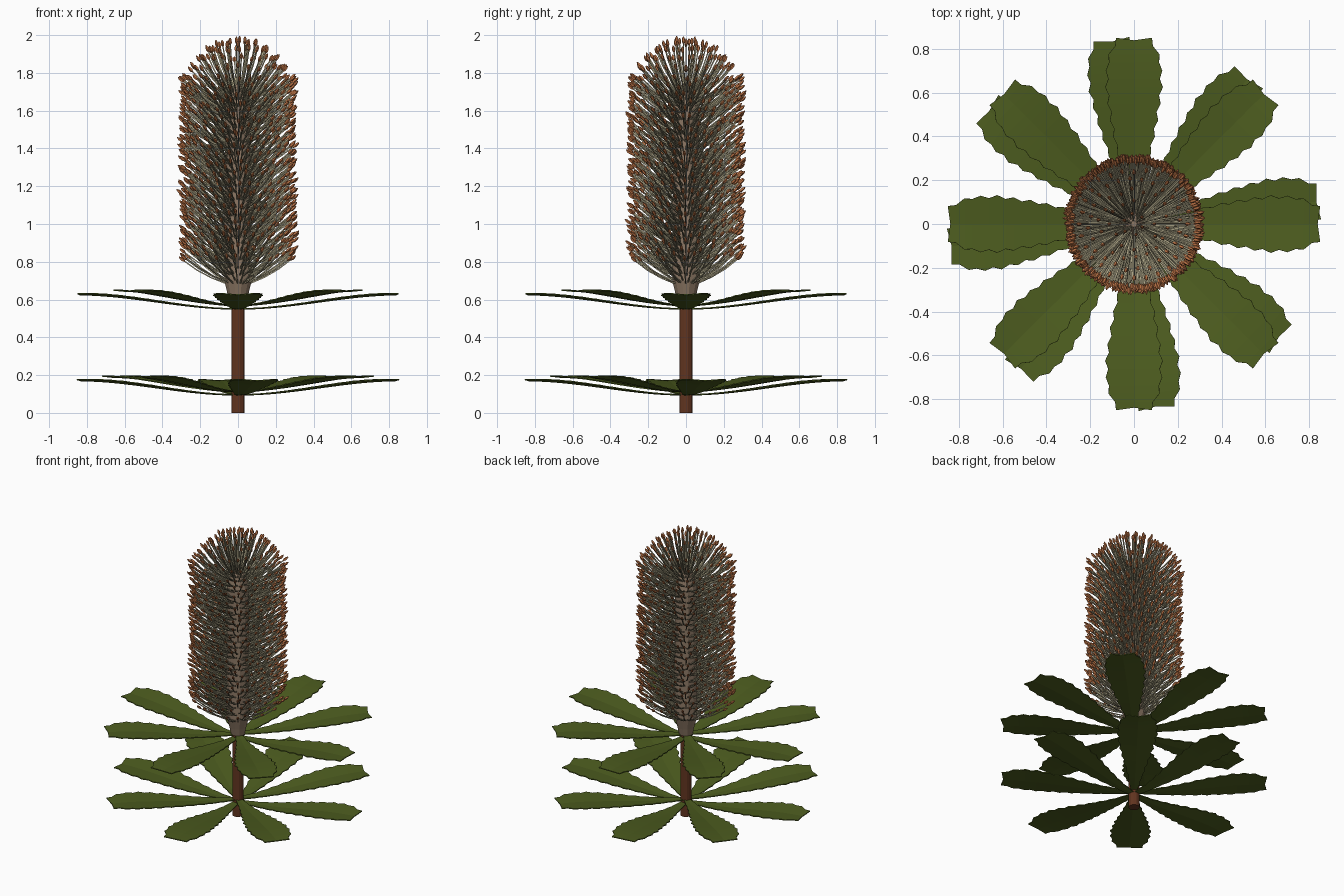
import bpy, bmesh, random
from math import sin, cos, pi, radians
from mathutils import Vector

if "Cube" in bpy.data.objects:
    bpy.data.objects.remove(bpy.data.objects["Cube"])

random.seed(4)


def material(name, rgb):
    m = bpy.data.materials.new(name)
    m.diffuse_color = (*rgb, 1)
    m.use_nodes = True
    m.node_tree.nodes["Principled BSDF"].inputs["Base Color"].default_value = m.diffuse_color
    return m


BARK = material("bark", (0.12, 0.035, 0.014))
CORE = material("core", (0.27, 0.19, 0.13))
LEAF = material("leaf_green", (0.075, 0.11, 0.014))
STYLE = material("filament", (0.40, 0.36, 0.23))
TIP = material("tip_orange", (0.50, 0.17, 0.06))


def add_object(name, mesh):
    ob = bpy.data.objects.new(name, mesh)
    bpy.context.collection.objects.link(ob)
    return ob


def finish(bm, name, mat):
    bmesh.ops.recalc_face_normals(bm, faces=bm.faces)
    mesh = bpy.data.meshes.new(name)
    bm.to_mesh(mesh)
    bm.free()
    mesh.materials.append(mat)
    return mesh


def tube(bm, pts, radii, sides):
    """Capped tube swept through pts with one radius per point."""
    rings = []
    for i, p in enumerate(pts):
        d = (pts[min(i + 1, len(pts) - 1)] - pts[max(i - 1, 0)]).normalized()
        u = d.orthogonal().normalized() if i == 0 else (u - d * u.dot(d)).normalized()
        v = d.cross(u)
        rings.append([bm.verts.new(p + (u * cos(2 * pi * k / sides) + v * sin(2 * pi * k / sides)) * radii[i])
                      for k in range(sides)])
    for a, b in zip(rings, rings[1:]):
        for k in range(sides):
            j = (k + 1) % sides
            bm.faces.new((a[k], a[j], b[j], b[k]))
    bm.faces.new(rings[0])
    bm.faces.new(rings[-1])


def lathe(name, profile, sides, mat):
    bm = bmesh.new()
    tube(bm, [Vector((0, 0, z)) for r, z in profile], [r for r, z in profile], sides)
    return add_object(name, finish(bm, name, mat))


# Stem and flower core
lathe("stem", [(0.036, 0), (0.036, 0.62)], 12, BARK)
lathe("flower_core", [(0.045, 0.57), (0.055, 0.62), (0.075, 0.70), (0.07, 1.60),
                      (0.05, 1.69), (0.015, 1.74)], 12, CORE)


# Toothed leaf blade, slightly folded along its midrib
def half_width(r):
    knots = [(0.02, 0.02), (0.15, 0.038), (0.30, 0.068), (0.45, 0.10), (0.62, 0.125), (0.75, 0.12), (0.85, 0.075)]
    for (r0, w0), (r1, w1) in zip(knots, knots[1:]):
        if r <= r1:
            return w0 + (w1 - w0) * (r - r0) / (r1 - r0)
    return knots[-1][1]


def leaf_mesh():
    bm = bmesh.new()
    teeth, rows = 11, []
    for i in range(2 * teeth + 1):
        f = i / (2 * teeth)
        r = 0.02 + 0.83 * f
        w = half_width(r) + (0.007 if i % 2 == 0 else -0.006) * min(1, f * 2)
        z = 0.075 * f * f * (3 - 2 * f)
        mid = r - 0.012 * (f == 1)
        rows.append([bm.verts.new(c) for c in
                     ((r, -w, z + 0.08 * w), (mid, 0, z), (r, w, z + 0.08 * w))])
    for a, b in zip(rows, rows[1:]):
        for k in (0, 1):
            bm.faces.new((a[k], b[k], b[k + 1], a[k + 1]))
    return finish(bm, "leaf", LEAF)


# Two whorls of eight leaves, alternate leaves slightly raised
blade = leaf_mesh()
for whorl, z, turn in (("lower_leaf", 0.095, 7), ("upper_leaf", 0.55, 0)):
    for i in range(8):
        leaf = add_object(f"{whorl}_{i + 1}", blade)
        leaf.location.z = z + 0.018 * (i % 2)
        leaf.rotation_euler.z = radians(45 * i + turn)
        thick = leaf.modifiers.new("thickness", 'SOLIDIFY')
        thick.thickness = 0.006
        thick.offset = 0

# Flower filaments with coloured tips
filaments, tips = bmesh.new(), bmesh.new()


def floret(angle, rb, zb, elev, length):
    def at(t):
        s = length * t
        r = rb + s * cos(elev) + 0.012 * sin(pi * t) * sin(elev)
        z = zb + s * sin(elev) - 0.016 * sin(pi * t) * cos(elev)
        return Vector((r * cos(angle), r * sin(angle), z))
    tube(filaments, [at(t) for t in (0, 0.3, 0.6, 0.9)], [0.0045] * 4, 4)
    tube(tips, [at(t) for t in (0.87, 0.91, 0.96, 1.0)], [0.004, 0.009, 0.008, 0.002], 5)


ROWS, COLS = 25, 32
for row in range(ROWS):
    for c in range(COLS):
        a = 2 * pi * (c + 0.5 * (row % 2)) / COLS + random.uniform(-0.05, 0.05)
        z = 0.69 + 0.94 * row / (ROWS - 1) + random.uniform(-0.008, 0.008)
        floret(a, 0.06, z, radians(32 + random.uniform(-3, 3)), random.uniform(0.285, 0.305))
# Domed crown of florets
for elev, rb, z, n in ((42, 0.055, 1.66, 28), (52, 0.045, 1.68, 24), (62, 0.035, 1.70, 18),
                       (72, 0.022, 1.71, 12), (83, 0.01, 1.715, 6)):
    for c in range(n):
        floret(2 * pi * (c + elev % 3 / 3) / n, rb, z, radians(elev + random.uniform(-3, 3)),
               random.uniform(0.27, 0.285))

add_object("flower_filaments", finish(filaments, "flower_filaments", STYLE))
add_object("flower_tips", finish(tips, "flower_tips", TIP))
